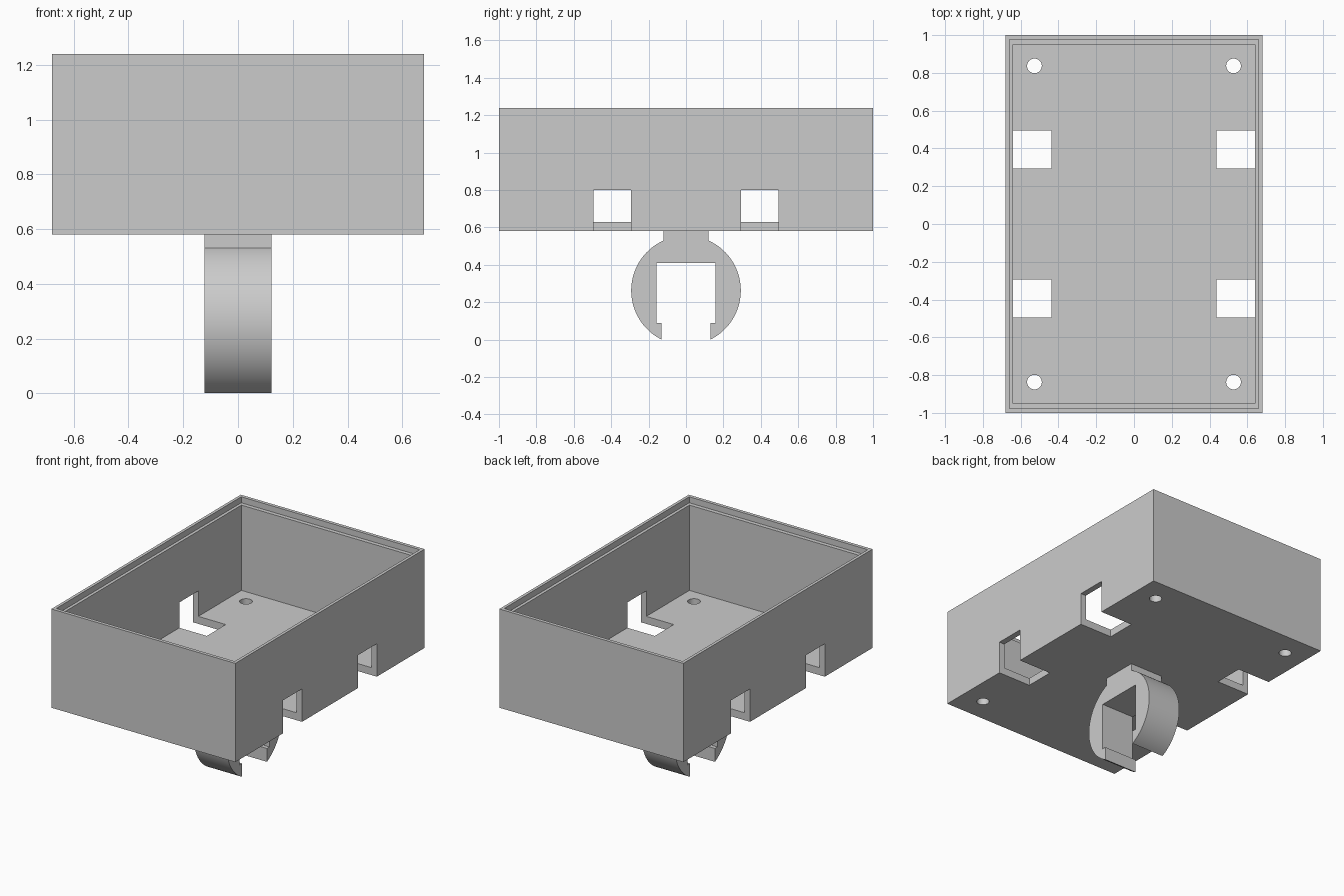
import bpy
import bmesh
import math

cube = bpy.data.objects.get("Cube")
if cube:
    bpy.data.objects.remove(cube, do_unlink=True)

GREY = (0.6, 0.6, 0.6, 1.0)
grey = bpy.data.materials.new("plain grey")
grey.use_nodes = True
grey.diffuse_color = GREY
grey.node_tree.nodes["Principled BSDF"].inputs["Base Color"].default_value = GREY


def finish(name, bm):
    bmesh.ops.recalc_face_normals(bm, faces=bm.faces)
    mesh = bpy.data.meshes.new(name)
    bm.to_mesh(mesh)
    bm.free()
    mesh.materials.append(grey)
    obj = bpy.data.objects.new(name, mesh)
    bpy.context.collection.objects.link(obj)
    return obj


def box(name, low, high):
    bm = bmesh.new()
    bmesh.ops.create_cube(bm, size=1)
    for v in bm.verts:
        v.co = [(a + b) / 2 + c * (b - a) for a, b, c in zip(low, high, v.co)]
    return finish(name, bm)


def peg(name, x, y, z, radius, depth):
    bm = bmesh.new()
    bmesh.ops.create_cone(bm, cap_ends=True, segments=32, radius1=radius,
                          radius2=radius, depth=depth)
    bmesh.ops.translate(bm, verts=bm.verts, vec=(x, y, z))
    return finish(name, bm)


def activate(obj):
    bpy.ops.object.select_all(action='DESELECT')
    obj.select_set(True)
    bpy.context.view_layer.objects.active = obj


def cut(target, cutter):
    cutter.hide_render = True
    activate(target)
    mod = target.modifiers.new("cut", 'BOOLEAN')
    mod.operation = 'DIFFERENCE'
    mod.solver = 'EXACT'
    mod.object = cutter
    bpy.ops.object.modifier_apply(modifier=mod.name)
    bpy.data.objects.remove(cutter, do_unlink=True)


# Open tray with a stepped rim
BASE, TOP, FLOOR = 0.58, 1.24, 0.63
tray = box("tray", (-0.68, -1, BASE), (0.68, 1, TOP))
cut(tray, box("cavity_cutter", (-0.64, -0.95, FLOOR), (0.64, 0.95, TOP + 0.1)))
cut(tray, box("rim_cutter", (-0.66, -0.977, TOP - 0.04), (0.66, 0.977, TOP + 0.1)))

# Corner screw holes and strap notches through wall and floor
for sx in (-1, 1):
    for sy in (-1, 1):
        cut(tray, peg("hole_cutter", sx * 0.527, sy * 0.837, 0.6, 0.039, 0.2))
        xs = sorted((sx * 0.437, sx * 0.8))
        ys = sorted((sy * 0.295, sy * 0.495))
        cut(tray, box("notch_cutter", (xs[0], ys[0], 0.5), (xs[1], ys[1], 0.80)))

# Round clip with a square socket, extruded from half of its outline
RADIUS, CENTRE, NECK, MOUTH = 0.293, 0.263, 0.12, 0.131
SEGMENTS = 48
start = math.acos(NECK / RADIUS)
end = -math.acos(MOUTH / RADIUS)
half = [(NECK, BASE)]
for i in range(SEGMENTS + 1):
    a = start + (end - start) * i / SEGMENTS
    half.append((RADIUS * math.cos(a), CENTRE + RADIUS * math.sin(a)))
half += [(MOUTH, 0.09), (0.158, 0.09), (0.158, 0.41)]
outline = half + [(-y, z) for y, z in reversed(half)]

bm = bmesh.new()
face = bm.faces.new([bm.verts.new((-0.122, y, z)) for y, z in outline])
side = bmesh.ops.extrude_face_region(bm, geom=[face])
moved = [g for g in side["geom"] if isinstance(g, bmesh.types.BMVert)]
bmesh.ops.translate(bm, verts=moved, vec=(0.244, 0, 0))
clip = finish("clip", bm)

# Smooth curves, sharp corners
for obj in (tray, clip):
    activate(obj)
    bpy.ops.object.shade_smooth_by_angle(angle=math.radians(25))
